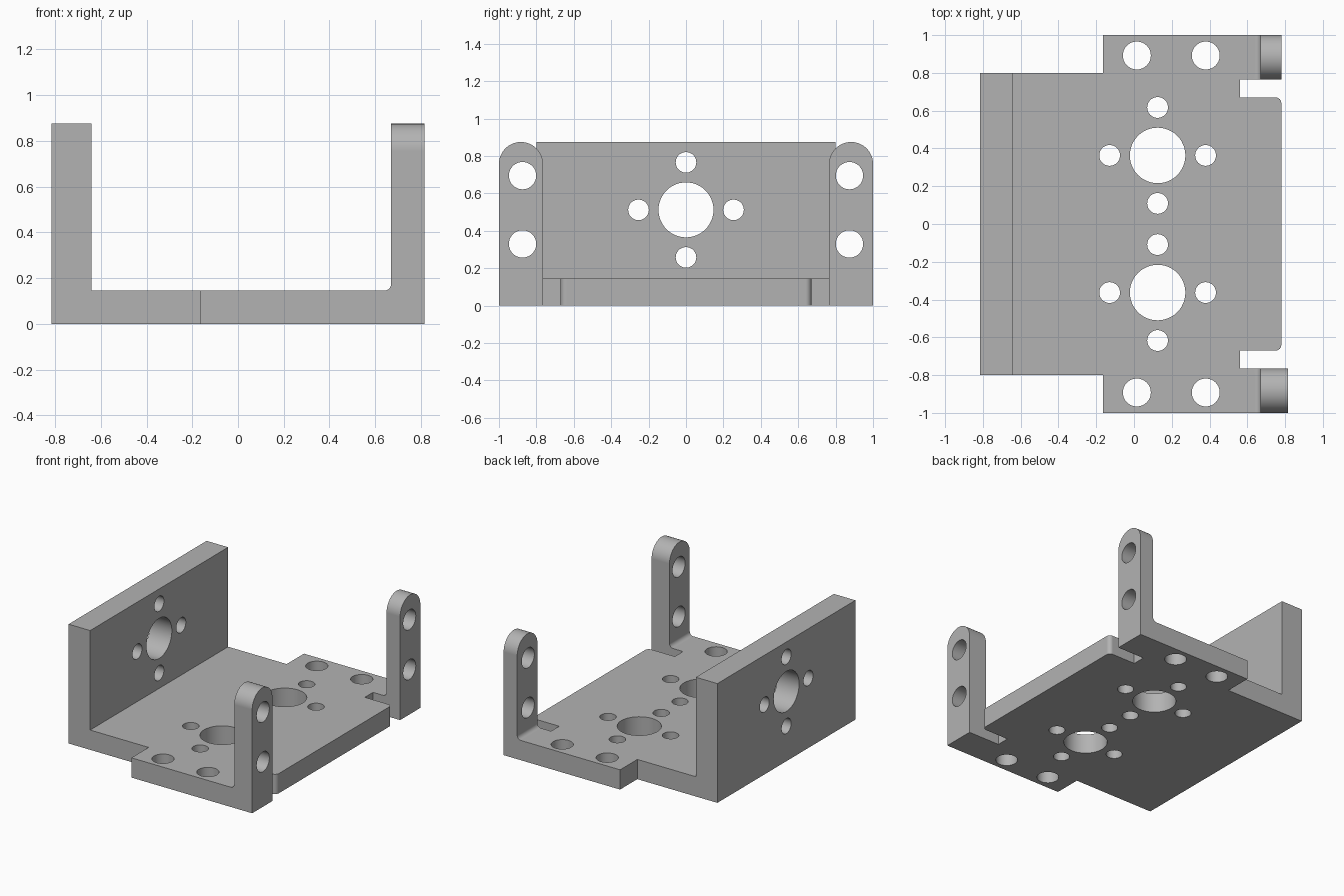
import bpy, bmesh
from math import sin, cos, pi, radians

default = bpy.data.objects.get("Cube")
if default:
    bpy.data.objects.remove(default, do_unlink=True)

grey = bpy.data.materials.new("satin grey")
grey.use_nodes = True
colour = (0.45, 0.45, 0.45, 1)
grey.diffuse_color = colour
grey.node_tree.nodes["Principled BSDF"].inputs["Base Color"].default_value = colour

THICK = 0.145     # base plate thickness
HEIGHT = 0.875    # wall and arm height
EDGE = 0.78       # right edge of the plate
ARM_IN = 0.67     # inner face of the arms
SLOT = 0.765      # inner side of the arms
FILLET = 0.03


def arc(u, v, r, start, end, n):
    angles = [radians(start + (end - start) * i / n) for i in range(n + 1)]
    return [(u + r * cos(a), v + r * sin(a)) for a in angles]


def add_prism(bm, points, axis, lo, hi):
    """Extrude a 2D outline along an axis from lo to hi."""
    place = {"X": lambda u, v, t: (t, u, v),
             "Y": lambda u, v, t: (u, t, v),
             "Z": lambda u, v, t: (u, v, t)}[axis]
    bottom = [bm.verts.new(place(u, v, lo)) for u, v in points]
    top = [bm.verts.new(place(u, v, hi)) for u, v in points]
    faces = [bm.faces.new(bottom), bm.faces.new(top)]
    n = len(points)
    for i in range(n):
        j = (i + 1) % n
        faces.append(bm.faces.new((bottom[i], bottom[j], top[j], top[i])))
    bmesh.ops.recalc_face_normals(bm, faces=faces)


def make_object(name, prisms):
    bm = bmesh.new()
    for prism in prisms:
        add_prism(bm, *prism)
    mesh = bpy.data.meshes.new(name)
    bm.to_mesh(mesh)
    bm.free()
    mesh.materials.append(grey)
    ob = bpy.data.objects.new(name, mesh)
    bpy.context.collection.objects.link(ob)
    return ob


def combine(target, other, operation):
    other.hide_render = True
    bpy.context.view_layer.objects.active = target
    mod = target.modifiers.new("combine", "BOOLEAN")
    mod.operation, mod.solver, mod.object = operation, "EXACT", other
    bpy.ops.object.modifier_apply(modifier=mod.name)
    bpy.data.objects.remove(other, do_unlink=True)


def rect(u0, v0, u1, v1):
    return [(u0, v0), (u1, v0), (u1, v1), (u0, v1)]


# Base plate: half outline mirrored across y, with side tabs and slots
half = arc(EDGE - FILLET, 0.67 - FILLET, FILLET, 0, 90, 8)
half += [(0.56, 0.67), (0.56, SLOT), (EDGE, SLOT), (EDGE, 1),
         (-0.165, 1), (-0.165, 0.8), (-0.815, 0.8)]
outline = half + [(x, -y) for x, y in reversed(half)]
bracket = make_object("bracket", [(outline, "Z", 0, THICK)])

# Tall left wall
wall = make_object("wall", [(rect(-0.8, 0, 0.8, HEIGHT), "X", -0.815, -0.64)])
combine(bracket, wall, "UNION")

# Round-topped arms, the front one thicker, each with a fillet at its foot
radius = (1 - SLOT) / 2
for name, side, outer in (("front", -1, 0.815), ("back", 1, EDGE)):
    middle = side * (1 + SLOT) / 2
    y0, y1 = sorted((side * SLOT, side * 1.0))
    profile = [(y0, 0), (y1, 0)] + arc(middle, HEIGHT - radius, radius, 0, 180, 32)
    arm = make_object(name + "_arm", [(profile, "X", ARM_IN, outer)])
    combine(bracket, arm, "UNION")
    curve = arc(ARM_IN - FILLET, THICK + FILLET, FILLET, -90, 0, 8)
    curve += [(0.7, THICK + FILLET), (0.7, 0.1), (ARM_IN - FILLET, 0.1)]
    foot = make_object(name + "_fillet", [(curve, "Y", y0, y1)])
    combine(bracket, foot, "UNION")

# Drilled holes
holes = []


def drill(u, v, r, axis, lo, hi):
    holes.append((arc(u, v, r, 0, 352.5, 47), axis, lo, hi))


def drill_pattern(u, v, *span):
    drill(u, v, 0.147, *span)
    for du, dv in ((1, 0), (-1, 0), (0, 1), (0, -1)):
        drill(u + 0.254 * du, v + 0.254 * dv, 0.055, *span)


through_plate = ("Z", -0.05, 0.2)
drill_pattern(0, 0.512, "X", -0.9, -0.6)
for side in (-1, 1):
    drill_pattern(0.125, side * 0.363, *through_plate)
    for x in (0.015, 0.38):
        drill(x, side * 0.892, 0.074, *through_plate)
    for z in (0.33, 0.695):
        drill(side * 0.874, z, 0.073, "X", 0.6, 0.9)
combine(bracket, make_object("hole_cutters", holes), "DIFFERENCE")

# Smooth curved walls, crisp edges
bpy.ops.object.select_all(action="DESELECT")
bracket.select_set(True)
bpy.context.view_layer.objects.active = bracket
bpy.ops.object.shade_smooth_by_angle(angle=radians(30))
weighted = bracket.modifiers.new("even shading", "WEIGHTED_NORMAL")
weighted.keep_sharp = True
